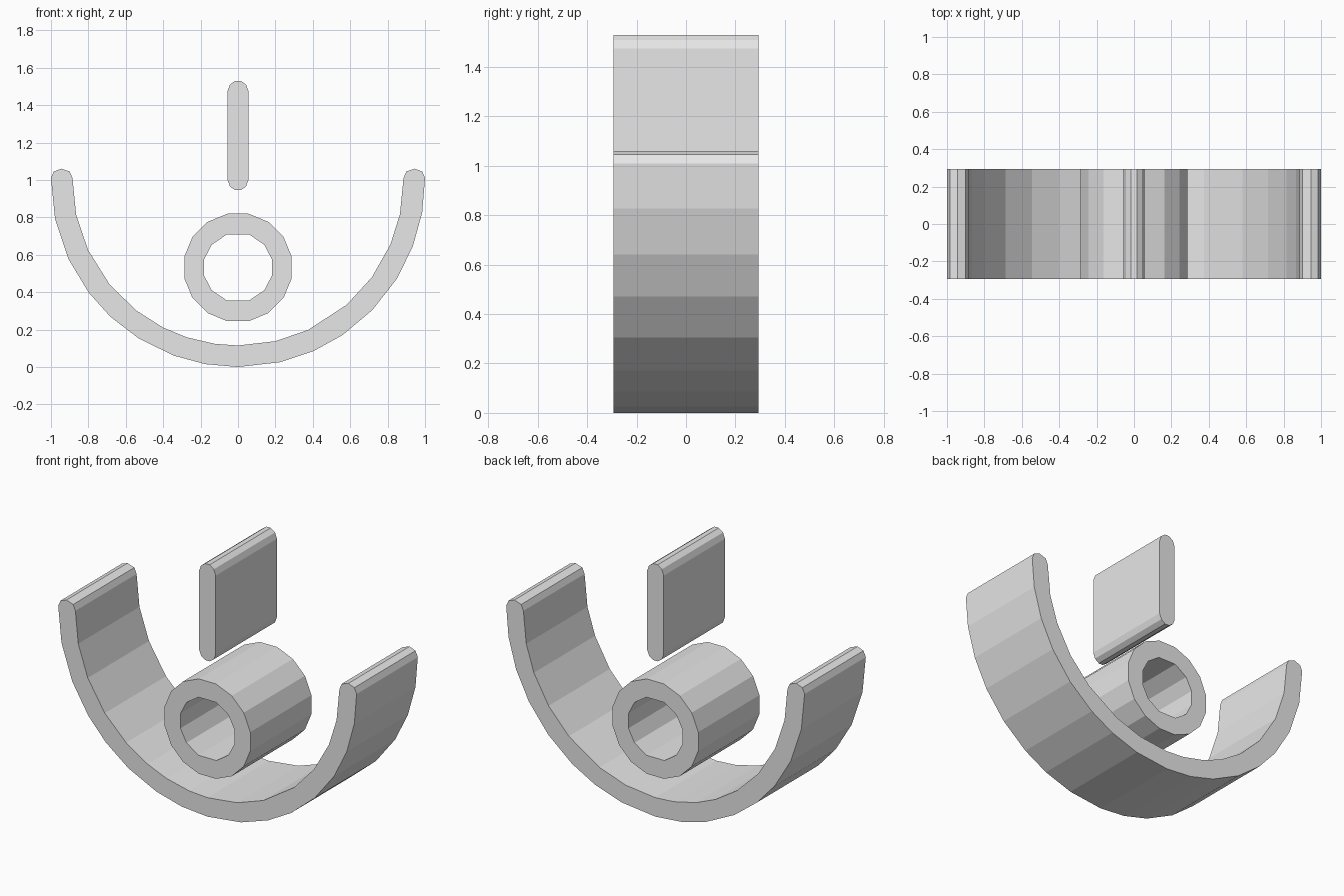
import bpy
import bmesh
from math import sin, cos, radians, pi

cube = bpy.data.objects.get("Cube")
if cube:
    bpy.data.objects.remove(cube, do_unlink=True)

HALF_DEPTH = 0.293

grey = bpy.data.materials.new("light grey")
grey.use_nodes = True
colour = (0.8, 0.8, 0.8, 1.0)
grey.diffuse_color = colour
grey.node_tree.nodes["Principled BSDF"].inputs["Base Color"].default_value = colour


def arc(radius, angles, height):
    """Points on a circle centred on x = 0, angles in degrees."""
    return [(radius * cos(radians(a)), height + radius * sin(radians(a))) for a in angles]


def extruded(name, loops):
    """Fill closed outlines (inner ones become holes) and extrude them along y."""
    curve = bpy.data.curves.new(name + "_profile", "CURVE")
    curve.dimensions = "2D"
    curve.fill_mode = "BOTH"
    curve.extrude = HALF_DEPTH
    for points in loops:
        spline = curve.splines.new("POLY")
        spline.points.add(len(points) - 1)
        for target, (x, z) in zip(spline.points, points):
            target.co = (x, z, 0, 1)
        spline.use_cyclic_u = True
    helper = bpy.data.objects.new(name + "_helper", curve)
    bpy.context.collection.objects.link(helper)
    bpy.context.view_layer.update()
    evaluated = helper.evaluated_get(bpy.context.evaluated_depsgraph_get())
    mesh = bpy.data.meshes.new_from_object(evaluated)
    bpy.data.objects.remove(helper, do_unlink=True)
    bpy.data.curves.remove(curve)

    # weld, stand the profile upright and keep the facets flat
    bm = bmesh.new()
    bm.from_mesh(mesh)
    bmesh.ops.remove_doubles(bm, verts=bm.verts, dist=0.0005)
    for v in bm.verts:
        x, y, z = v.co
        v.co = (x, -z, y)
    bmesh.ops.recalc_face_normals(bm, faces=bm.faces)
    for f in bm.faces:
        f.smooth = False
        f.material_index = 0
    bm.to_mesh(mesh)
    bm.free()
    mesh.name = name
    mesh.materials.clear()
    mesh.materials.append(grey)
    obj = bpy.data.objects.new(name, mesh)
    bpy.context.collection.objects.link(obj)
    return obj


# Cradle: half ring with rounded tips
outer = [10, 21, 32, 44, 56, 66, 77, 90, 100, 110, 122, 133, 143, 155, 168]
inner = [12, 23, 36, 49, 65, 77, 90, 98, 108, 117, 128, 141, 155, 168]
tip = [(0.885, 1.01), (0.9, 1.045), (0.945, 1.06), (0.985, 1.045), (1.0, 1.01)]
cradle = (tip
          + arc(1.0, [-a for a in outer], 1.0)
          + [(-x, z) for x, z in reversed(tip)]
          + arc(0.885, [-a for a in reversed(inner)], 1.0))
extruded("curved_cradle", [cradle])

# Tube: sixteen-sided outside, twelve-sided bore
quarter = [14, 41, 71]
half = quarter + [180 - a for a in reversed(quarter)]
bore = half + [a + 180 for a in half]
rim = [(i + 0.5) * 360 / 16 for i in range(16)]
extruded("centre_tube", [arc(0.293, rim, 0.532), arc(0.186, bore, 0.532)])

# Upright plate with rounded top and bottom edges
edge = [(0.056, 0.055), (0.043, 0.02), (0.015, 0.0)]
edge += [(-x, d) for x, d in reversed(edge)]
plate = [(x, 1.53 - d) for x, d in edge] + [(-x, 0.945 + d) for x, d in edge]
extruded("upright_plate", [plate])
